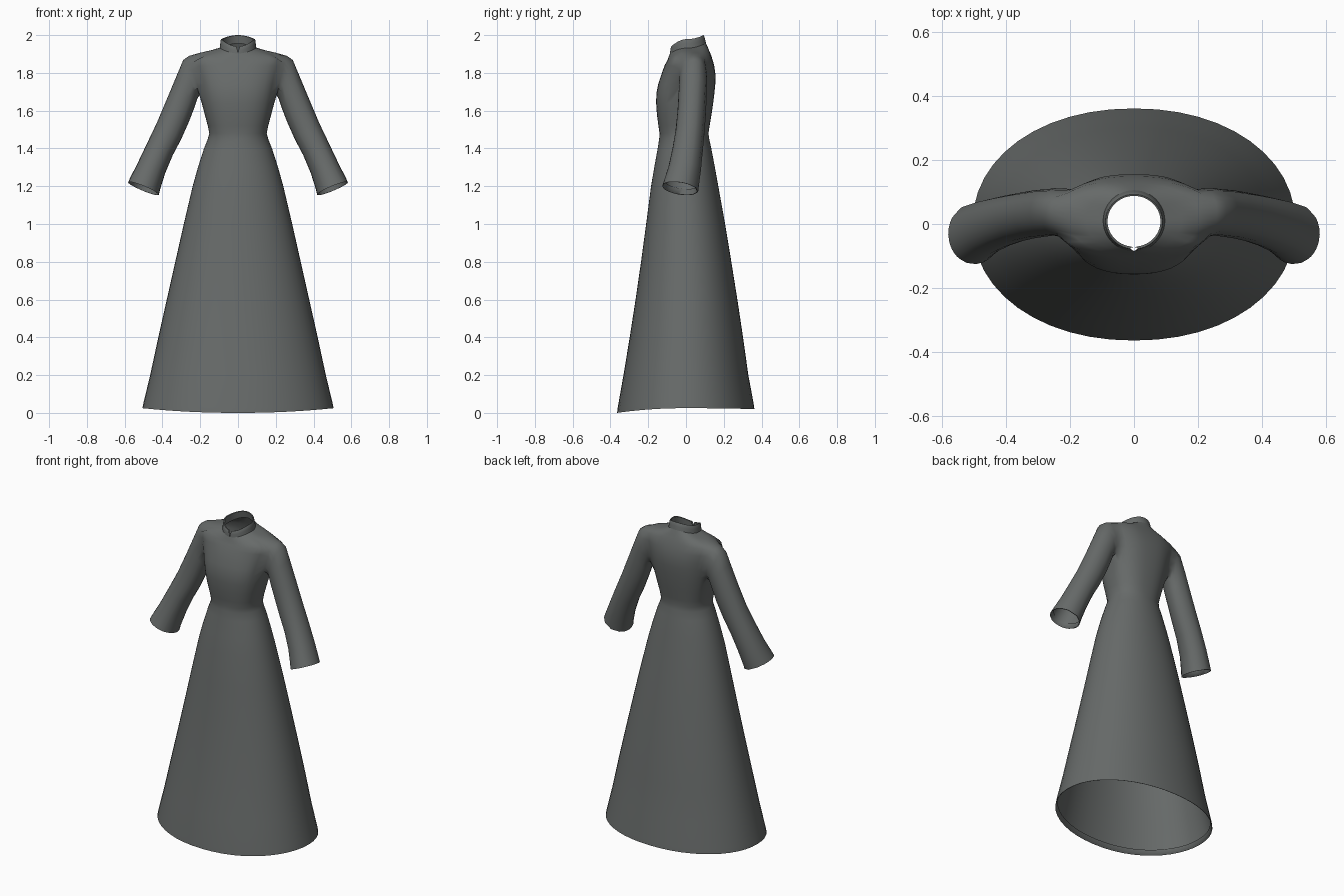
import bpy, bmesh, math
from mathutils import Vector

if "Cube" in bpy.data.objects:
    bpy.data.objects.remove(bpy.data.objects["Cube"])

N = 48
ARM = 4          # half width of the armhole, in segments

cloth = bpy.data.materials.new("dark grey cloth")
cloth.diffuse_color = (0.135, 0.145, 0.142, 1)
cloth.use_nodes = True
cloth.node_tree.nodes["Principled BSDF"].inputs["Base Color"].default_value = cloth.diffuse_color


def ring_point(row, t):
    """Point on an oval ring whose height varies from side to front and back."""
    hx, yf, yb, zs, zf, zb, n = row
    c, s = math.cos(t), math.sin(t)
    e = 2 / n
    x = hx * math.copysign(abs(c) ** e, c)
    y = (yf + yb) / 2 + (yb - yf) / 2 * math.copysign(abs(s) ** e, s)
    z = zs + ((zb if s > 0 else zf) - zs) * s * s
    return Vector((x, y, z))


def finish(bm, name, angle):
    me = bpy.data.meshes.new(name)
    bm.to_mesh(me)
    bm.free()
    ob = bpy.data.objects.new(name, me)
    bpy.context.collection.objects.link(ob)
    me.materials.append(cloth)
    bpy.ops.object.select_all(action='DESELECT')
    ob.select_set(True)
    bpy.context.view_layer.objects.active = ob
    bpy.ops.object.shade_smooth_by_angle(angle=math.radians(angle))
    return ob


# Skirt: half width, front y, back y, side z, front z, back z, roundness
rows = [
    (.492, -.352, .350, .055, .032, .050, 2.1),   # inner hem fold
    (.502, -.362, .359, .026, .001, .021, 2.1),
    (.506, -.365, .362, .025, .000, .020, 2.1),
    (.500, -.361, .358, .055, .030, .050, 2.1),
]
for z, hx, yf, yb in [(.2, .465, -.331, .330), (.4, .422, -.298, .302),
                      (.6, .377, -.267, .272), (.8, .332, -.238, .240),
                      (1.0, .287, -.211, .207), (1.2, .240, -.185, .171),
                      (1.3, .212, -.168, .153), (1.4, .180, -.150, .134),
                      (1.45, .160, -.142, .123)]:
    rows.append((hx, yf, yb, z, z, z, 2.1))

# Bodice
for z, hx, yf, yb in [(1.48, .152, -.140, .119), (1.52, .160, -.146, .125),
                      (1.58, .176, -.154, .135), (1.64, .192, -.158, .144),
                      (1.69, .205, -.157, .150), (1.74, .214, -.147, .155),
                      (1.79, .226, -.131, .156), (1.84, .243, -.113, .149)]:
    rows.append((hx, yf, yb, z, z, z, 2.4))
low = next(j for j, r in enumerate(rows) if r[3] == 1.69)
rows += [(.264, -.101, .136, 1.890, 1.862, 1.885, 2.4)]
top = len(rows) - 1
rows += [(.205, -.094, .126, 1.906, 1.878, 1.910, 2.3),
         (.150, -.089, .116, 1.918, 1.892, 1.934, 2.1),
         (.096, -.084, .105, 1.932, 1.905, 1.958, 2.0)]

# Sleeve rings: inner x, z, outer x, z, front y, back y, front-to-back tilt
sleeve = [
    (.205, 1.690, .264, 1.892, -.036, .117, 0),
    (.214, 1.665, .290, 1.868, -.037, .117, 0),
    (.228, 1.620, .325, 1.785, -.040, .114, 0),
    (.260, 1.540, .375, 1.665, -.045, .107, 0),
    (.300, 1.450, .430, 1.535, -.056, .099, 0),
    (.345, 1.365, .480, 1.430, -.072, .090, -.004),
    (.385, 1.270, .530, 1.325, -.093, .080, -.008),
    (.412, 1.185, .568, 1.250, -.117, .069, -.012),
    (.419, 1.155, .582, 1.221, -.126, .065, -.014),
    (.423, 1.157, .578, 1.220, -.122, .061, -.014),
    (.419, 1.187, .561, 1.247, -.111, .063, -.012),   # inner cuff fold
]


def sleeve_point(r, a, side):
    xi, zi, xo, zo, yf, yb, tilt = r
    c, s = math.cos(a), math.sin(a)
    return Vector((side * ((xi + xo) / 2 + c * (xo - xi) / 2),
                   (yf + yb) / 2 + s * (yb - yf) / 2,
                   (zi + zo) / 2 + c * (zo - zi) / 2 + tilt * s))


def sleeve_angle(r, p, side):
    xi, zi, xo, zo, yf, yb, _ = r
    d = Vector((xo - xi, 0, zo - zi))
    m = Vector(((xi + xo) / 2, (yf + yb) / 2, (zi + zo) / 2))
    q = Vector((side * p.x, p.y, p.z)) - m
    return math.atan2(q.y / ((yb - yf) / 2), q.dot(d) / d.length_squared * 2)


# Dress body with side faces left out for the armholes
bm = bmesh.new()
grid = [[bm.verts.new(ring_point(r, 2 * math.pi * i / N)) for i in range(N)]
        for r in rows]
for j in range(len(rows) - 1):
    for i in range(N):
        k = (i + ARM) % (N // 2)
        if low <= j < top and k < 2 * ARM:
            continue
        n = (i + 1) % N
        bm.faces.new((grid[j][i], grid[j][n], grid[j + 1][n], grid[j + 1][i]))

# Sleeves grown out of the armholes
for side, mid in ((1, 0), (-1, N // 2)):
    lo, hi = mid - ARM, mid + ARM
    loop = [grid[low][i % N] for i in range(lo, hi + 1)]
    loop += [grid[j][hi % N] for j in range(low + 1, top)]
    loop += [grid[top][i % N] for i in range(hi, lo - 1, -1)]
    loop += [grid[j][lo % N] for j in range(top - 1, low, -1)]
    angles = [sleeve_angle(sleeve[0], v.co, side) for v in loop]
    for v, a in zip(loop, angles):
        v.co = sleeve_point(sleeve[0], a, side)
    prev, cnt = loop, len(loop)
    for r in sleeve[1:]:
        cur = [bm.verts.new(sleeve_point(r, a, side)) for a in angles]
        for i in range(cnt):
            n = (i + 1) % cnt
            bm.faces.new((prev[i], prev[n], cur[n], cur[i]))
        prev = cur

# Soften the shoulder joint
near = [v for v in bm.verts if v.co.z > 1.62 and .12 < abs(v.co.x) < .275]
bmesh.ops.smooth_vert(bm, verts=near, factor=.5, use_axis_x=True,
                      use_axis_y=True, use_axis_z=True)
finish(bm, "dress", 70)

# Standing collar, open at the front with a small notch
collar = [  # ring, opening angle at the front
    ((.097, -.085, .106, 1.930, 1.903, 1.956, 2.0), .00),
    ((.094, -.083, .101, 1.955, 1.920, 1.978, 2.0), .03),
    ((.091, -.080, .095, 1.976, 1.938, 1.998, 2.0), .10),
    ((.089, -.078, .093, 1.979, 1.940, 2.000, 2.0), .12),
    ((.083, -.071, .088, 1.977, 1.939, 1.998, 2.0), .12),
    ((.086, -.074, .096, 1.930, 1.905, 1.956, 2.0), .00),
]
bm = bmesh.new()
prev = None
for r, gap in collar:
    span = 2 * math.pi - 2 * gap
    cur = [bm.verts.new(ring_point(r, -math.pi / 2 + gap + span * i / N))
           for i in range(N + 1)]
    if prev:
        for i in range(N):
            bm.faces.new((prev[i], prev[i + 1], cur[i + 1], cur[i]))
    prev = cur
finish(bm, "collar", 50)
